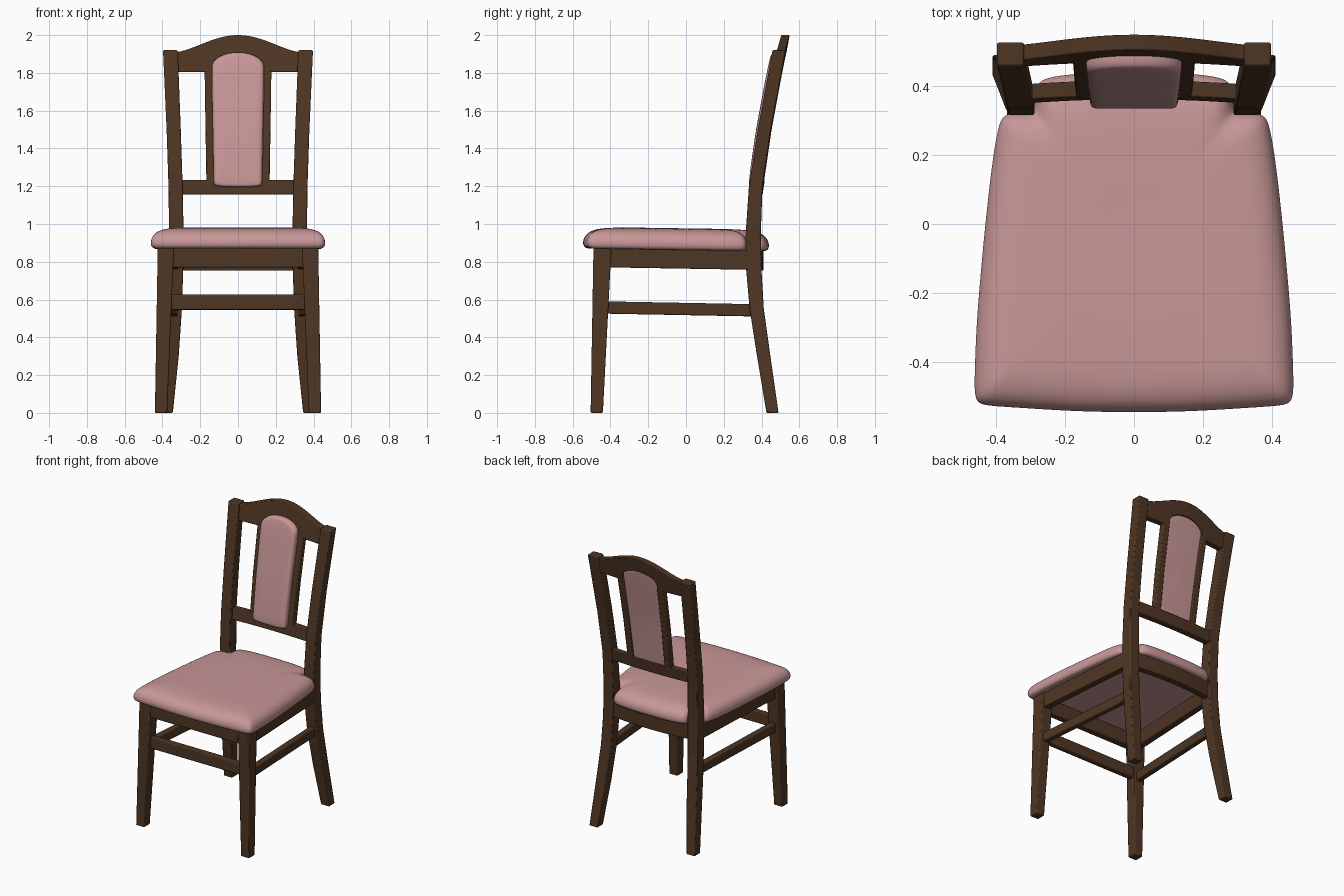
import bpy, bmesh, math
from mathutils import Vector

if "Cube" in bpy.data.objects:
    bpy.data.objects.remove(bpy.data.objects["Cube"])


def material(name, rgb):
    m = bpy.data.materials.new(name)
    m.diffuse_color = (*rgb, 1)
    m.use_nodes = True
    m.node_tree.nodes["Principled BSDF"].inputs["Base Color"].default_value = m.diffuse_color
    return m


WOOD = material("dark_wood", (0.078, 0.037, 0.017))
PINK = material("pink_fabric", (0.58, 0.31, 0.31))


def finish(name, bm, mat, mirror=False, bevel=0.006, subsurf=0):
    bmesh.ops.recalc_face_normals(bm, faces=bm.faces)
    me = bpy.data.meshes.new(name)
    bm.to_mesh(me)
    bm.free()
    me.materials.append(mat)
    ob = bpy.data.objects.new(name, me)
    bpy.context.collection.objects.link(ob)
    bpy.ops.object.select_all(action='DESELECT')
    ob.select_set(True)
    bpy.context.view_layer.objects.active = ob
    bpy.ops.object.shade_smooth_by_angle(angle=math.radians(180 if subsurf else 30))
    if bevel:
        b = ob.modifiers.new("bevel", 'BEVEL')
        b.width, b.segments, b.limit_method = bevel, 2, 'ANGLE'
    if subsurf:
        s = ob.modifiers.new("subsurf", 'SUBSURF')
        s.levels = s.render_levels = subsurf
    if mirror:
        ob.modifiers.new("mirror", 'MIRROR')
    return ob


def loft(bm, rings, cap=True):
    """Skin a list of closed point rings."""
    loops = [[bm.verts.new(p) for p in r] for r in rings]
    n = len(loops[0])
    for a, b in zip(loops, loops[1:]):
        for i in range(n):
            j = (i + 1) % n
            bm.faces.new((a[i], a[j], b[j], b[i]))
    if cap:
        bm.faces.new(loops[0][::-1])
        bm.faces.new(loops[-1])
    return loops


def post(name, sections):
    """Square post from sections (z, x inner, x outer, y front, y back)."""
    bm = bmesh.new()
    loft(bm, [[(a, f, z), (b, f, z), (b, k, z), (a, k, z)] for z, a, b, f, k in sections])
    finish(name, bm, WOOD, mirror=True)


def beam(name, p0, p1, width, height, mirror=False):
    p0, p1 = Vector(p0), Vector(p1)
    side = (p1 - p0).cross(Vector((0, 0, 1))).normalized() * width / 2
    up = Vector((0, 0, height / 2))
    bm = bmesh.new()
    loft(bm, [[p + side + up, p - side + up, p - side - up, p + side - up] for p in (p0, p1)])
    finish(name, bm, WOOD, mirror)


def bowed_rail(name, half, low, high, front, back, n=40):
    """Rail across x whose edges and depth are functions of x and z."""
    rings = []
    for i in range(n + 1):
        x = -half + 2 * half * i / n
        a, b = low(x), high(x)
        rings.append([(x, front(x, a), a), (x, back(x, a), a), (x, back(x, b), b), (x, front(x, b), b)])
    bm = bmesh.new()
    loft(bm, rings)
    finish(name, bm, WOOD, bevel=0.004)


def pillow(name, outline, rings, place):
    """Padded shape: the outline scaled per ring, closed at both ends."""
    bm = bmesh.new()
    loops = loft(bm, [[place(u, v, s, h) for u, v in outline] for s, h in rings], cap=False)
    for lp, h in ((loops[0], rings[0][1]), (loops[-1], rings[-1][1])):
        c = bm.verts.new(place(0, 0, 0, h))
        for i in range(len(lp)):
            bm.faces.new((lp[i], lp[(i + 1) % len(lp)], c))
    finish(name, bm, PINK, bevel=0, subsurf=2)


# Back legs running up into back posts
BACK = [(0, .345, .41, .426, .49), (.3, .314, .39, .376, .447), (.55, .297, .375, .337, .412),
        (.75, .29, .367, .319, .40), (.95, .288, .365, .316, .396), (1.2, .293, .368, .333, .405),
        (1.5, .303, .378, .38, .449), (1.92, .319, .397, .458, .527)]
post("back_leg_and_post", BACK)

# Front legs
post("front_leg", [(0, .375, .44, -.505, -.44), (.87, .34, .425, -.49, -.395)])

# Seat frame and stretchers
beam("front_apron", (-.36, -.455, .82), (.36, -.455, .82), .05, .1)
beam("side_apron", (.39, -.42, .823), (.34, .36, .81), .05, .105, mirror=True)
bowed_rail("back_apron", .31, lambda x: .755, lambda x: .868,
           lambda x, z: .365 - .25 * x * x, lambda x, z: .41 - .25 * x * x)
beam("front_stretcher", (-.38, -.447, .586), (.38, -.447, .586), .04, .08)
beam("side_stretcher", (.388, -.43, .558), (.338, .365, .543), .04, .065, mirror=True)


# Back frame follows the rear line of the posts, bowed slightly backwards
def rear(z):
    pts = [(s[0], s[4]) for s in BACK[-3:]]
    (z0, y0), (z1, y1) = pts[:2] if z < 1.5 else pts[1:]
    return y0 + (y1 - y0) * (z - z0) / (z1 - z0)


def bow(x):
    return .012 * (1 - (x / .32) ** 2)


def frame_front(x, z):
    return rear(z) - .05 + bow(x)


def frame_back(x, z):
    return rear(z) - .005 + bow(x)


def arch(x):
    return 1.83 + .08 * math.sqrt(max(0, 1 - (x / .14) ** 2))


def crest_top(x):
    return 1.91 + .09 * max(0, (1 + math.cos(math.pi * x / .33)) / 2) ** .75


bowed_rail("crest_rail", .33, lambda x: arch(x) - .004 if abs(x) < .139 else 1.805,
           crest_top, frame_front, frame_back, n=66)
bowed_rail("lower_back_rail", .31, lambda x: 1.155, lambda x: 1.232, frame_front, frame_back)
post("back_slat", [(z, .12 + .01 * t, .167 + .01 * t, frame_front(.15, z), frame_back(.15, z))
                   for z, t in ((1.2, 0), (1.5, .5), (1.83, 1))])

# Back cushion: arched panel, padded towards the front
panel = [(-.128, 1.2), (-.06, 1.195), (0, 1.195), (.06, 1.195), (.128, 1.2)]
panel += [(.128 + .012 * t, 1.2 + .63 * t) for t in (.03, .2, .4, .6, .8, 1)]
panel += [(.14 * math.cos(a), 1.83 + .08 * math.sin(a)) for a in [math.pi * k / 12 for k in range(1, 12)]]
panel += [(-.128 - .012 * t, 1.2 + .63 * t) for t in (1, .8, .6, .4, .2, .03)]


def place_panel(u, v, s, h):
    z = 1.55 + (v - 1.55) * (1 - (1 - s) * (.35 if 0 < s > .8 else 1)) if s else 1.55
    return (u * s, frame_front(u * s, z) + h, z)


pillow("back_cushion", panel, [(.5, .035), (.97, .035), (1, .033), (1, .0), (1, -.015), (.965, -.029),
                               (.88, -.037), (.6, -.04), (.3, -.04)], place_panel)

# Seat cushion: notched round the back posts
half = [(.08, -.545), (.2, -.541), (.32, -.533), (.42, -.527), (.452, -.52), (.463, -.495), (.461, -.42),
        (.457, -.3), (.445, -.15), (.428, .03), (.408, .2), (.395, .27), (.385, .308), (.36, .322),
        (.3, .322), (.287, .335), (.285, .395), (.268, .425), (.15, .437), (.05, .439)]
seat = half + [(-x, y) for x, y in reversed(half)]


def place_seat(u, v, s, h):
    y = -.05 + (v + .05) * s if s else -.05
    return (u * s, y, h - .015 * (y + .3))


pillow("seat", seat, [(.4, .867), (.9, .867), (.965, .867), (.995, .878), (1.003, .9), (.99, .925),
                      (.955, .948), (.89, .966), (.78, .978), (.5, .982), (.25, .981)], place_seat)
